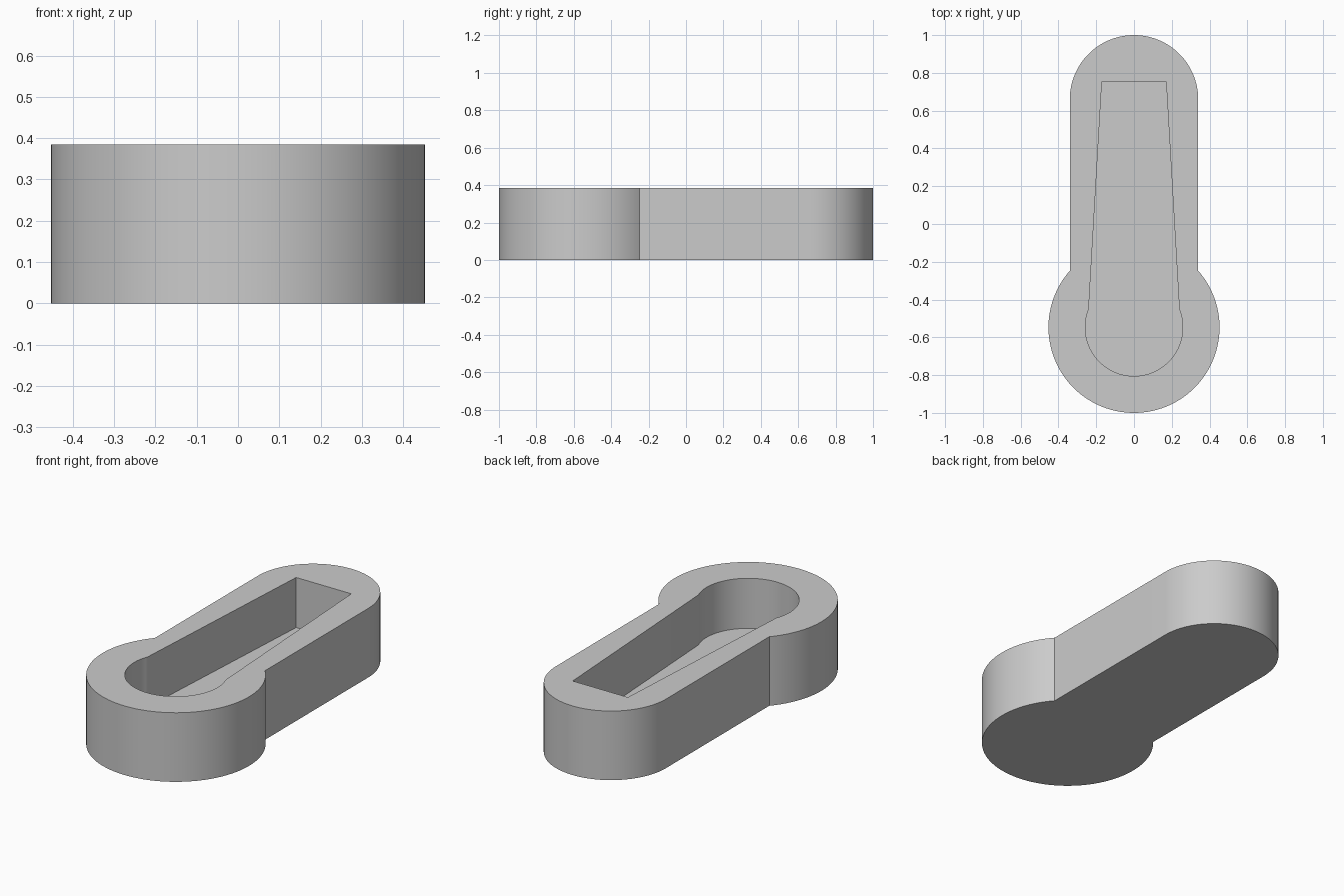
import bpy, bmesh, math

cube = bpy.data.objects.get("Cube")
if cube:
    bpy.data.objects.remove(cube, do_unlink=True)

HEIGHT, FLOOR = 0.385, 0.106
HEAD_Y, HEAD_R, BODY_R = -0.547, 0.453, 0.34
POCKET_R, NECK_W, END_W, END_Y = 0.258, 0.24, 0.17, 0.755


def arc(cy, r, start, end, steps):
    """Points on an arc centred on x = 0, angles in radians."""
    angles = [start + (end - start) * i / steps for i in range(steps + 1)]
    return [(r * math.cos(a), cy + r * math.sin(a)) for a in angles]


def head_arc(r, half_width, steps):
    """Round head, open at the back where it meets the body."""
    a = math.acos(half_width / r)
    return arc(HEAD_Y, r, math.pi - a, 2 * math.pi + a, steps)


# Outer keyhole outline and the tapered pocket outline
outer = head_arc(HEAD_R, BODY_R, 96) + arc(1 - BODY_R, BODY_R, 0, math.pi, 64)
pocket = head_arc(POCKET_R, NECK_W, 80) + [(END_W, END_Y), (-END_W, END_Y)]

bm = bmesh.new()


def ring(points, z):
    verts = [bm.verts.new((x, y, z)) for x, y in points]
    edges = [bm.edges.new((v, verts[i - 1])) for i, v in enumerate(verts)]
    return verts, edges


def wall(low, high):
    for i in range(len(low)):
        bm.faces.new((low[i - 1], low[i], high[i], high[i - 1]))


base, _ = ring(outer, 0)
rim, rim_edges = ring(outer, HEIGHT)
bottom, _ = ring(pocket, FLOOR)
lip, lip_edges = ring(pocket, HEIGHT)

# Side walls, underside, pocket floor and top rim
wall(base, rim)
wall(bottom, lip)
bm.faces.new(base)
bm.faces.new(bottom)
bmesh.ops.triangle_fill(bm, edges=rim_edges + lip_edges, use_beauty=True)
bmesh.ops.recalc_face_normals(bm, faces=bm.faces)

mesh = bpy.data.meshes.new("keyhole_tray")
bm.to_mesh(mesh)
bm.free()

# Plain grey finish
grey = bpy.data.materials.new("plain grey")
grey.use_nodes = True
colour = (0.6, 0.6, 0.6, 1)
grey.diffuse_color = colour
grey.node_tree.nodes["Principled BSDF"].inputs["Base Color"].default_value = colour
mesh.materials.append(grey)

tray = bpy.data.objects.new("keyhole_tray", mesh)
bpy.context.collection.objects.link(tray)
bpy.context.view_layer.objects.active = tray
tray.select_set(True)
bpy.ops.object.shade_smooth_by_angle(angle=math.radians(20))
